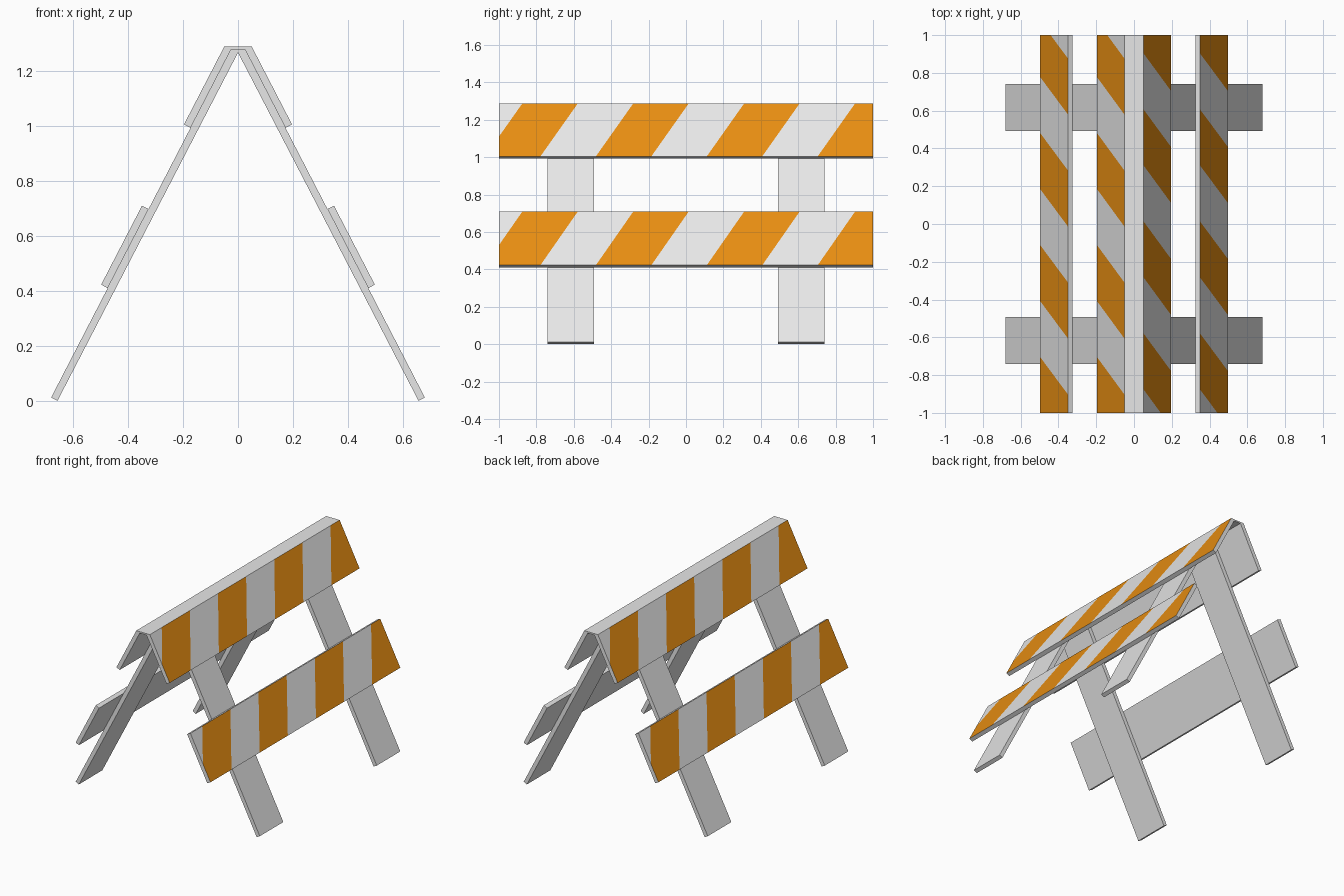
import bpy, bmesh, math
from mathutils import Vector

if "Cube" in bpy.data.objects:
    bpy.data.objects.remove(bpy.data.objects["Cube"])


def make_material(name, color):
    m = bpy.data.materials.new(name)
    m.diffuse_color = (*color, 1)
    m.use_nodes = True
    m.node_tree.nodes["Principled BSDF"].inputs["Base Color"].default_value = m.diffuse_color
    return m


WHITE = make_material("off white", (0.8, 0.8, 0.8))
ORANGE = make_material("safety orange", (0.8, 0.27, 0.006))

SLOPE = 0.517                      # sideways run per unit of height
STRIPE, LEAN, START = 0.2965, 0.20, -1.075


def leg_x(z):                      # outer surface of the legs
    return 0.025 + (1.277 - z) * SLOPE


def board_x(z):                    # outer surface of the boards
    return 0.05 + (1.287 - z) * SLOPE


def extrude(profile, y0, y1):
    """Extrude an x-z outline along y."""
    bm = bmesh.new()
    face = bm.faces.new([bm.verts.new((x, y0, z)) for x, z in profile])
    res = bmesh.ops.extrude_face_region(bm, geom=[face])
    verts = [v for v in res["geom"] if isinstance(v, bmesh.types.BMVert)]
    bmesh.ops.translate(bm, verts=verts, vec=(0, y1 - y0, 0))
    bmesh.ops.recalc_face_normals(bm, faces=bm.faces)
    bm.normal_update()
    return bm


def outer_faces(bm, side):
    bm.normal_update()
    return [f for f in bm.faces if f.normal.x * side > 0.6 and f.normal.z > 0.3]


def stripe(bm, side, z0, z1):
    """Cut slanted stripes into the outer face on one side and colour them."""
    normal = outer_faces(bm, side)[0].normal.copy()
    low = Vector((side * board_x(z0), 0, z0))
    high = Vector((side * board_x(z1), side * LEAN, z1))
    plane = normal.cross(high - low).normalized()
    for k in range(1, 8):
        point = low + Vector((0, side * (START + k * STRIPE), 0))
        faces = outer_faces(bm, side)
        geom = {g for f in faces for g in (f, *f.edges, *f.verts)}
        bmesh.ops.bisect_plane(bm, geom=list(geom), plane_co=point, plane_no=plane)
    # the first cell misses the low corner, so also cut its left edge
    faces = outer_faces(bm, side)
    geom = {g for f in faces for g in (f, *f.edges, *f.verts)}
    bmesh.ops.bisect_plane(bm, geom=list(geom), plane_no=plane,
                           plane_co=low + Vector((0, side * START, 0)))
    for f in outer_faces(bm, side):
        c = f.calc_center_median()
        u = side * c.y - LEAN * (c.z - z0) / (z1 - z0)
        f.material_index = 1 if math.floor((u - START) / STRIPE) % 2 == 0 else 0


def finish(bm, name):
    me = bpy.data.meshes.new(name)
    bm.to_mesh(me)
    bm.free()
    me.materials.append(WHITE)
    me.materials.append(ORANGE)
    bpy.context.collection.objects.link(bpy.data.objects.new(name, me))


def mirrored(half):
    return half + [(-x, z) for x, z in reversed(half) if x > 0]


# A-shaped leg frames
for name, y in (("front_legs", -0.616), ("back_legs", 0.616)):
    half = [(0, 1.265), (0.656, 0), (leg_x(0.012), 0.012), (0.025, 1.277)]
    finish(extrude(mirrored(half), y - 0.124, y + 0.124), name)

# Top boards joined by the ridge cap
half = [(0.025, 1.277), (leg_x(0.992), 0.992), (board_x(1.004), 1.004), (0.05, 1.287)]
bm = extrude(mirrored(half), -1, 1)
for side in (1, -1):
    stripe(bm, side, 1.004, 1.287)
finish(bm, "top_boards")

# Lower boards
for side, name in ((1, "right_lower_board"), (-1, "left_lower_board")):
    outline = [(leg_x(0.697), 0.697), (leg_x(0.41), 0.41),
               (board_x(0.422), 0.422), (board_x(0.709), 0.709)]
    bm = extrude([(side * x, z) for x, z in outline], -1, 1)
    stripe(bm, side, 0.422, 0.709)
    finish(bm, name)
